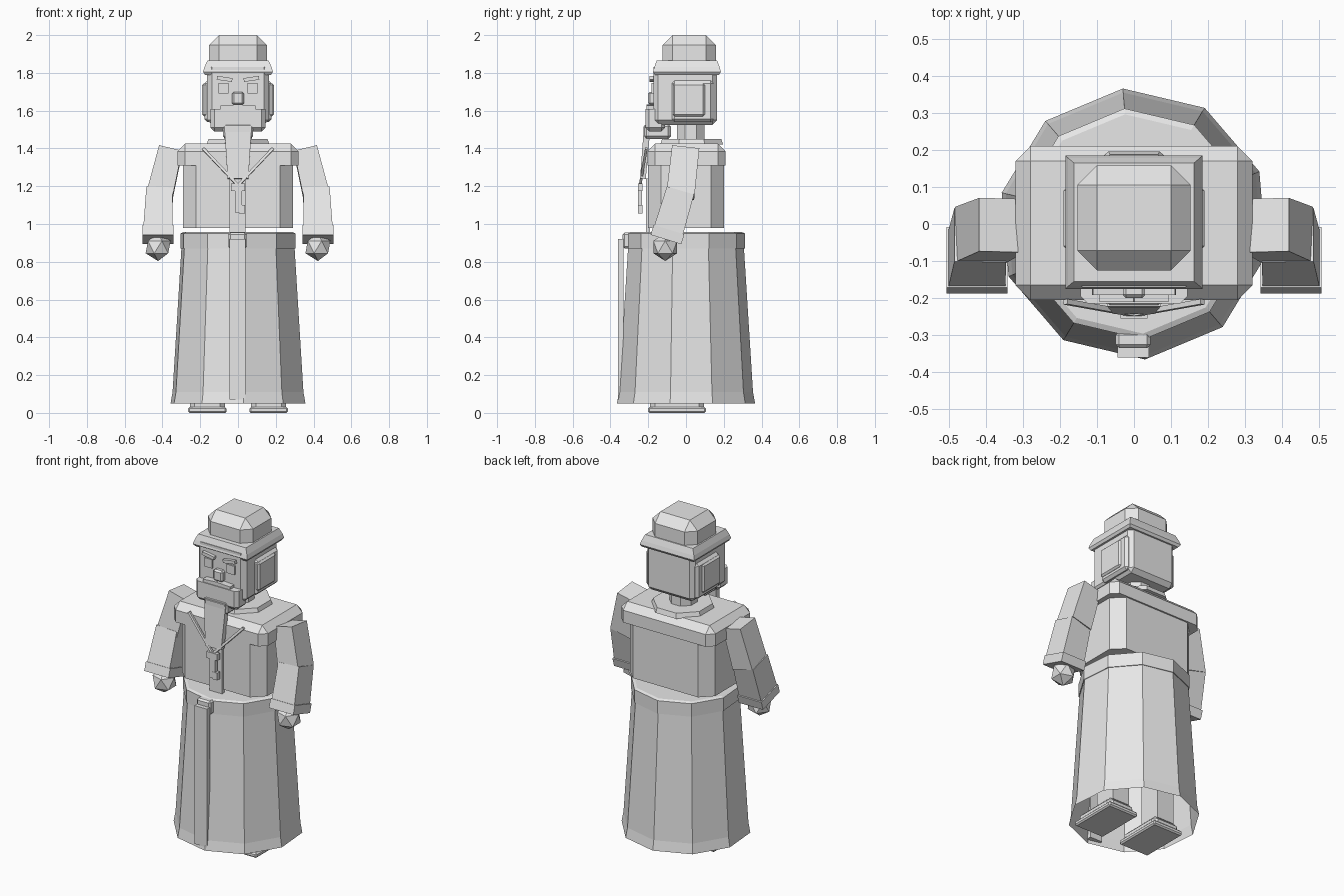
import bpy
import bmesh
import math
from mathutils import Vector, Matrix

old = bpy.data.objects.get("Cube")
if old:
    bpy.data.objects.remove(old, do_unlink=True)

grey = bpy.data.materials.new("plain_grey")
grey.use_nodes = True
grey.diffuse_color = (0.8, 0.8, 0.8, 1)
grey.node_tree.nodes["Principled BSDF"].inputs["Base Color"].default_value = (0.8, 0.8, 0.8, 1)


def finish(name, bm):
    """Turn a bmesh into a flat shaded object."""
    bmesh.ops.recalc_face_normals(bm, faces=bm.faces[:])
    mesh = bpy.data.meshes.new(name)
    bm.to_mesh(mesh)
    bm.free()
    mesh.materials.append(grey)
    obj = bpy.data.objects.new(name, mesh)
    bpy.context.collection.objects.link(obj)
    return obj


def box(name, x, y, z, bevel=0, edges="all", turn=0):
    """Box between the given x, y and z ranges, chamfered on chosen edges."""
    bm = bmesh.new()
    bmesh.ops.create_cube(bm, size=1)
    size = Vector((x[1] - x[0], y[1] - y[0], z[1] - z[0]))
    centre = Vector((sum(x), sum(y), sum(z))) / 2
    bmesh.ops.scale(bm, vec=size, verts=bm.verts)
    if bevel:
        def wanted(edge):
            a, b = (v.co for v in edge.verts)
            upright = abs(a.z - b.z) > size.z / 2
            return (edges == "all" or (edges == "upright" and upright)
                    or (edges == "top" and (upright or a.z + b.z > 0))
                    or (edges == "bottom" and (upright or a.z + b.z < 0)))
        bmesh.ops.bevel(bm, geom=[e for e in bm.edges if wanted(e)], offset=bevel,
                        segments=1, affect="EDGES", clamp_overlap=True)
    bmesh.ops.rotate(bm, matrix=Matrix.Rotation(turn, 3, "Y"), verts=bm.verts)
    bmesh.ops.translate(bm, vec=centre, verts=bm.verts)
    return finish(name, bm)


def both(name, x, y, z, bevel=0, edges="all", turn=0):
    """Matching boxes on the left (+x) and right (-x)."""
    for label, side in (("left", 1), ("right", -1)):
        span = sorted((side * x[0], side * x[1]))
        box(f"{label}_{name}", span, y, z, bevel, edges, side * turn)


def limb(name, start, end, start_size, end_size):
    """Tapered four-sided bar between two points."""
    start, end = Vector(start), Vector(end)
    along = (end - start).normalized()
    across = Vector((1, 0, 0))
    across = (across - along * across.dot(along)).normalized()
    depth = along.cross(across)
    bm = bmesh.new()
    rings = []
    for point, (w, d) in ((start, start_size), (end, end_size)):
        rings.append([bm.verts.new(point + across * w * i / 2 + depth * d * j / 2)
                      for i, j in ((-1, -1), (1, -1), (1, 1), (-1, 1))])
    for ring in rings:
        bm.faces.new(ring)
    for i in range(4):
        k = (i + 1) % 4
        bm.faces.new((rings[0][i], rings[0][k], rings[1][k], rings[1][i]))
    return finish(name, bm)


def lathe(name, profile, sides, phase, y=0, bottom=True):
    """Faceted solid from (radius, height) pairs."""
    bm = bmesh.new()
    rings = []
    for r, z in profile:
        angles = [phase + math.tau * i / sides for i in range(sides)]
        rings.append([bm.verts.new((r * math.cos(a), y + r * math.sin(a), z)) for a in angles])
    for low, high in zip(rings, rings[1:]):
        for i in range(sides):
            k = (i + 1) % sides
            bm.faces.new((low[i], low[k], high[k], high[i]))
    bm.faces.new(rings[-1])
    if bottom:
        bm.faces.new(rings[0])
    return finish(name, bm)


def frustum(name, y, rings):
    """Stack of rectangles given as (half width, half depth, height)."""
    bm = bmesh.new()
    loops = [[bm.verts.new((w * i, y + d * j, z)) for i, j in ((-1, -1), (1, -1), (1, 1), (-1, 1))]
             for w, d, z in rings]
    bm.faces.new(loops[0])
    bm.faces.new(loops[-1])
    for low, high in zip(loops, loops[1:]):
        for i in range(4):
            k = (i + 1) % 4
            bm.faces.new((low[i], low[k], high[k], high[i]))
    return finish(name, bm)


# Ten-sided robe skirt, open below, with waistband and hanging sash
turn = math.radians(22.7)
lathe("robe_skirt", [(0.367, 0.05), (0.356, 0.11), (0.308, 0.87)], 10, turn, bottom=False)
lathe("waistband", [(0.313, 0.87), (0.313, 0.95), (0.297, 0.957)], 10, turn)
box("sash_knot", (-0.05, 0.045), (-0.335, -0.29), (0.87, 0.955), 0.01)
box("sash", (-0.045, 0.04), (-0.36, -0.33), (0.07, 0.92))

# Shoes and legs
both("sole", (0.06, 0.265), (-0.2, 0.105), (0, 0.03), 0.008)
both("shoe", (0.07, 0.255), (-0.19, 0.095), (0.028, 0.075), 0.025, "top")
both("leg", (0.105, 0.22), (-0.06, 0.08), (0.07, 0.6))

# Torso, shoulder yoke and front placket
box("torso", (-0.29, 0.29), (-0.2, 0.2), (0.98, 1.34), 0.068, "upright")
box("shoulder_yoke", (-0.32, 0.32), (-0.205, 0.21), (1.31, 1.425), 0.04, "top")
box("placket", (-0.045, 0.04), (-0.212, -0.19), (0.89, 1.24))
lathe("collar", [(0.18, 1.42), (0.17, 1.45)], 8, math.pi / 8, 0.03)
lathe("neck", [(0.08, 1.42), (0.08, 1.56)], 8, math.pi / 8, 0.025)

# Arms, cuffs and faceted hands
for label, s in (("left", 1), ("right", -1)):
    limb(f"{label}_upper_arm", (s * 0.357, -0.003, 1.395), (s * 0.415, -0.03, 1.15),
         (0.125, 0.145), (0.14, 0.15))
    limb(f"{label}_forearm", (s * 0.415, -0.03, 1.175), (s * 0.425, -0.1, 0.94),
         (0.14, 0.15), (0.155, 0.16))
    limb(f"{label}_cuff", (s * 0.424, -0.09, 0.97), (s * 0.424, -0.106, 0.918),
         (0.165, 0.17), (0.165, 0.17))
    bm = bmesh.new()
    bmesh.ops.create_icosphere(bm, subdivisions=1, radius=0.074,
                               matrix=Matrix.Translation((s * 0.423, -0.11, 0.878)))
    finish(f"{label}_hand", bm)

# Head with ear flaps
box("head", (-0.163, 0.163), (-0.172, 0.165), (1.525, 1.83), 0.025, "bottom")
both("ear_flap", (0.14, 0.178), (-0.075, 0.145), (1.54, 1.76), 0.015)
both("ear_pad", (0.16, 0.19), (-0.07, 0.1), (1.57, 1.745), 0.01)

# Hat with a sloping brim and chamfered crown
frustum("hat_brim", 0.005, [(0.175, 0.17, 1.79), (0.185, 0.18, 1.805),
                            (0.178, 0.173, 1.83), (0.162, 0.16, 1.865)])
box("hat_crown", (-0.153, 0.153), (-0.125, 0.158), (1.84, 2), 0.053, "top")

# Face
both("eye", (0.05, 0.102), (-0.182, -0.16), (1.692, 1.746))
both("eyebrow", (0.03, 0.112), (-0.192, -0.16), (1.758, 1.778), turn=-0.15)
box("nose", (-0.032, 0.032), (-0.2, -0.16), (1.63, 1.7), 0.01)
both("moustache", (0, 0.092), (-0.21, -0.16), (1.603, 1.63), turn=0.06)

# Beard: broad jaw piece and long hanging tail
box("beard_jaw", (-0.145, 0.145), (-0.215, -0.11), (1.49, 1.61), 0.02, "bottom")
box("beard_chin", (-0.08, 0.08), (-0.225, -0.08), (1.45, 1.53), 0.015)
limb("beard_tail", (0, -0.205, 1.52), (0, -0.228, 1.24), (0.145, 0.035), (0.11, 0.03))

# Chain and pendant
for label, s in (("left", 1), ("right", -1)):
    limb(f"{label}_chain", (s * 0.185, -0.21, 1.4), (0, -0.243, 1.205), (0.014, 0.014), (0.014, 0.014))
box("pendant_clasp", (-0.037, 0.037), (-0.255, -0.23), (1.175, 1.215))
box("pendant_bar", (-0.017, 0.022), (-0.253, -0.232), (1.06, 1.18))
box("pendant_tip", (0.005, 0.037), (-0.255, -0.23), (1.055, 1.1))
